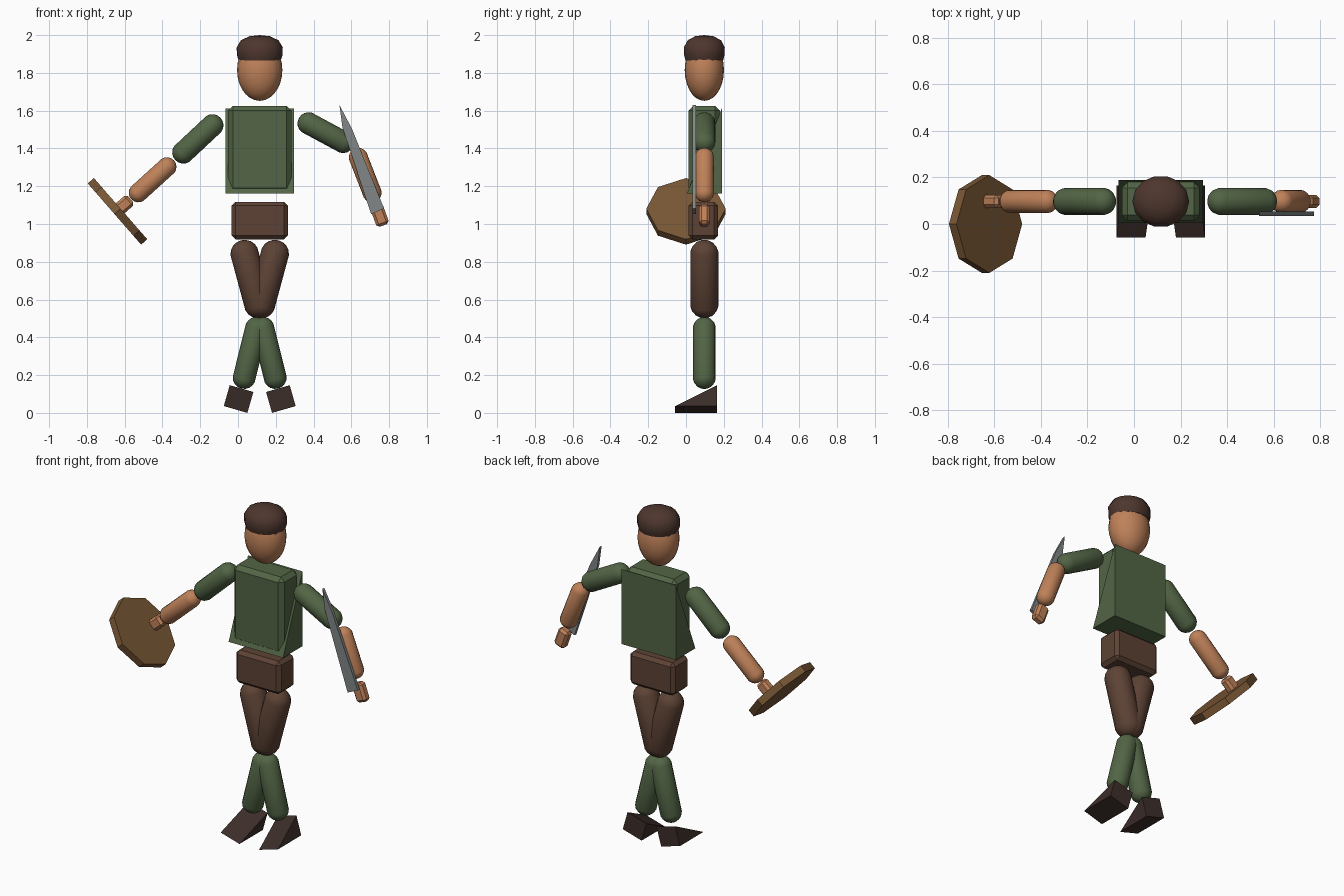
import bpy, bmesh
from math import radians, atan2, cos, sin, pi
from mathutils import Matrix, Vector

if "Cube" in bpy.data.objects:
    bpy.data.objects.remove(bpy.data.objects["Cube"])

CX, CY = 0.115, 0.097   # body centre


def mat(name, c):
    m = bpy.data.materials.new(name)
    m.diffuse_color = (*c, 1)
    m.use_nodes = True
    m.node_tree.nodes["Principled BSDF"].inputs["Base Color"].default_value = m.diffuse_color
    return m


GREEN = mat("green_cloth", (0.085, 0.13, 0.06))
BROWN = mat("brown_leather", (0.11, 0.055, 0.035))
SKIN = mat("skin", (0.52, 0.22, 0.10))
HAIR = mat("dark_cap", (0.075, 0.037, 0.027))
SHOE = mat("dark_shoe", (0.045, 0.027, 0.022))
WOOD = mat("wood", (0.19, 0.095, 0.035))
STEEL = mat("steel", (0.22, 0.24, 0.24))


def finish(name, bm, material, matrix=Matrix(), smooth=False):
    bmesh.ops.transform(bm, matrix=matrix, verts=bm.verts[:])
    bmesh.ops.recalc_face_normals(bm, faces=bm.faces[:])
    me = bpy.data.meshes.new(name)
    bm.to_mesh(me)
    bm.free()
    me.materials.append(material)
    ob = bpy.data.objects.new(name, me)
    bpy.context.collection.objects.link(ob)
    if smooth:
        bpy.ops.object.select_all(action='DESELECT')
        ob.select_set(True)
        bpy.context.view_layer.objects.active = ob
        bpy.ops.object.shade_smooth_by_angle(angle=radians(35))
    return ob


def capsule(name, a, b, r, material):
    """Rounded limb between two cap centres given as (x, z)."""
    a, b = Vector((a[0], CY, a[1])), Vector((b[0], CY, b[1]))
    d = b - a
    bm = bmesh.new()
    bmesh.ops.create_uvsphere(bm, u_segments=16, v_segments=9, radius=r)
    for v in bm.verts:
        v.co.x *= 1.015
        v.co.y *= 1.015
        v.co.z += d.length / 2 * (1 if v.co.z > 0 else -1)
    m = Matrix.Translation((a + b) / 2) @ d.to_track_quat('Z', 'Y').to_matrix().to_4x4()
    finish(name, bm, material, m, True)


def box(name, centre, size, bevel, material, tilt=0):
    bm = bmesh.new()
    bmesh.ops.create_cube(bm, size=1, matrix=Matrix.Diagonal((*size, 1)))
    bmesh.ops.bevel(bm, geom=bm.edges[:], offset=bevel, segments=1, affect='EDGES')
    finish(name, bm, material, Matrix.Translation(centre) @ Matrix.Rotation(tilt, 4, 'Y'))


def prism(name, pts, t, material, matrix):
    """2D outline in local XY, thickness t centred on local Z."""
    bm = bmesh.new()
    f = bm.faces.new([bm.verts.new((x, y, -t / 2)) for x, y in pts])
    up = bmesh.ops.extrude_face_region(bm, geom=[f])['geom']
    bmesh.ops.translate(bm, vec=(0, 0, t), verts=[g for g in up if isinstance(g, bmesh.types.BMVert)])
    if not any(abs(fc.normal.z) > .9 and fc.calc_center_median().z < 0 for fc in bm.faces):
        bm.faces.new([v for v in bm.verts if v.co.z < 0])
    finish(name, bm, material, matrix)


def wedge(name, centre, width, y0, y1, height, material, tilt=0):
    """Triangular prism, tall at the back and running to an edge in front."""
    to_world = Matrix(((0, 0, 1, 0), (1, 0, 0, 0), (0, 1, 0, 0), (0, 0, 0, 1)))
    h = height / 2
    prism(name, [(y0, -h), (y1, -h), (y1, h)], width, material,
          Matrix.Translation(centre) @ Matrix.Rotation(tilt, 4, 'Y') @ to_world)


# head
bm = bmesh.new()
bmesh.ops.create_uvsphere(bm, u_segments=20, v_segments=14, radius=1)
finish("head", bm, SKIN, Matrix.Translation((CX, CY, 1.815))
       @ Matrix.Diagonal((0.12, 0.104, 0.163, 1)), True)

# cap, a turned profile
bm = bmesh.new()
prof = [(0, 1.868), (0.112, 1.866), (0.121, 1.895), (0.122, 1.935), (0.1, 1.972), (0.055, 1.994), (0, 2.0)]
vs = [bm.verts.new((r, 0, z)) for r, z in prof]
es = [bm.edges.new(p) for p in zip(vs, vs[1:])]
bmesh.ops.spin(bm, geom=vs + es, axis=(0, 0, 1), cent=(0, 0, 0), angle=2 * pi, steps=14)
bmesh.ops.remove_doubles(bm, verts=bm.verts[:], dist=1e-4)
finish("cap", bm, HAIR, Matrix.Translation((CX, CY, 0)) @ Matrix.Diagonal((1, 0.91, 1, 1)), True)

# torso, tunic and hips
box("torso", (CX, 0.097, 1.395), (0.335, 0.165, 0.46), 0.025, GREEN)
wedge("tunic", (CX, 0, 1.387), 0.362, 0.005, 0.19, 0.45, GREEN)
box("hips", (CX, 0.092, 1.018), (0.298, 0.155, 0.198), 0.02, BROWN)

# legs
for side, s in (("right", -1), ("left", 1)):
    capsule(side + "_thigh", (CX + s * 0.08, 0.842), (CX + s * 0.008, 0.575), 0.074, BROWN)
    capsule(side + "_shin", (CX + s * 0.017, 0.448), (CX + s * 0.082, 0.187), 0.06, GREEN)
    wedge(side + "_shoe", (CX + s * 0.112, 0, 0.0733), 0.13, -0.057, 0.165, 0.115, SHOE, -s * radians(16))

# arm with the shield
capsule("right_upper_arm", (-0.135, 1.523), (-0.29, 1.378), 0.058, GREEN)
capsule("right_forearm", (-0.376, 1.303), (-0.528, 1.165), 0.05, SKIN)
lean = atan2(0.754, 0.657)
box("right_hand", (-0.61, CY, 1.095), (0.07, 0.056, 0.11), 0.014, SKIN, lean)
octagon = [(0.215 * cos(i * pi / 4), 0.21 * sin(i * pi / 4)) for i in range(8)]
prism("shield", octagon, 0.043, WOOD,
      Matrix.Translation((-0.638, 0, 1.067)) @ Matrix.Rotation(lean, 4, 'Y'))

# arm with the sword
capsule("left_upper_arm", (0.373, 1.533), (0.557, 1.434), 0.058, GREEN)
capsule("left_forearm", (0.637, 1.353), (0.71, 1.165), 0.05, SKIN)
box("left_hand", (0.75, CY, 1.045), (0.07, 0.056, 0.112), 0.014, SKIN, -radians(20))
prism("sword", [(0.537, 1.63), (0.553, 1.51), (0.705, 1.052), (0.773, 1.082), (0.603, 1.505)],
      0.018, STEEL, Matrix.Translation((0, 0.044, 0)) @ Matrix.Rotation(pi / 2, 4, 'X'))
